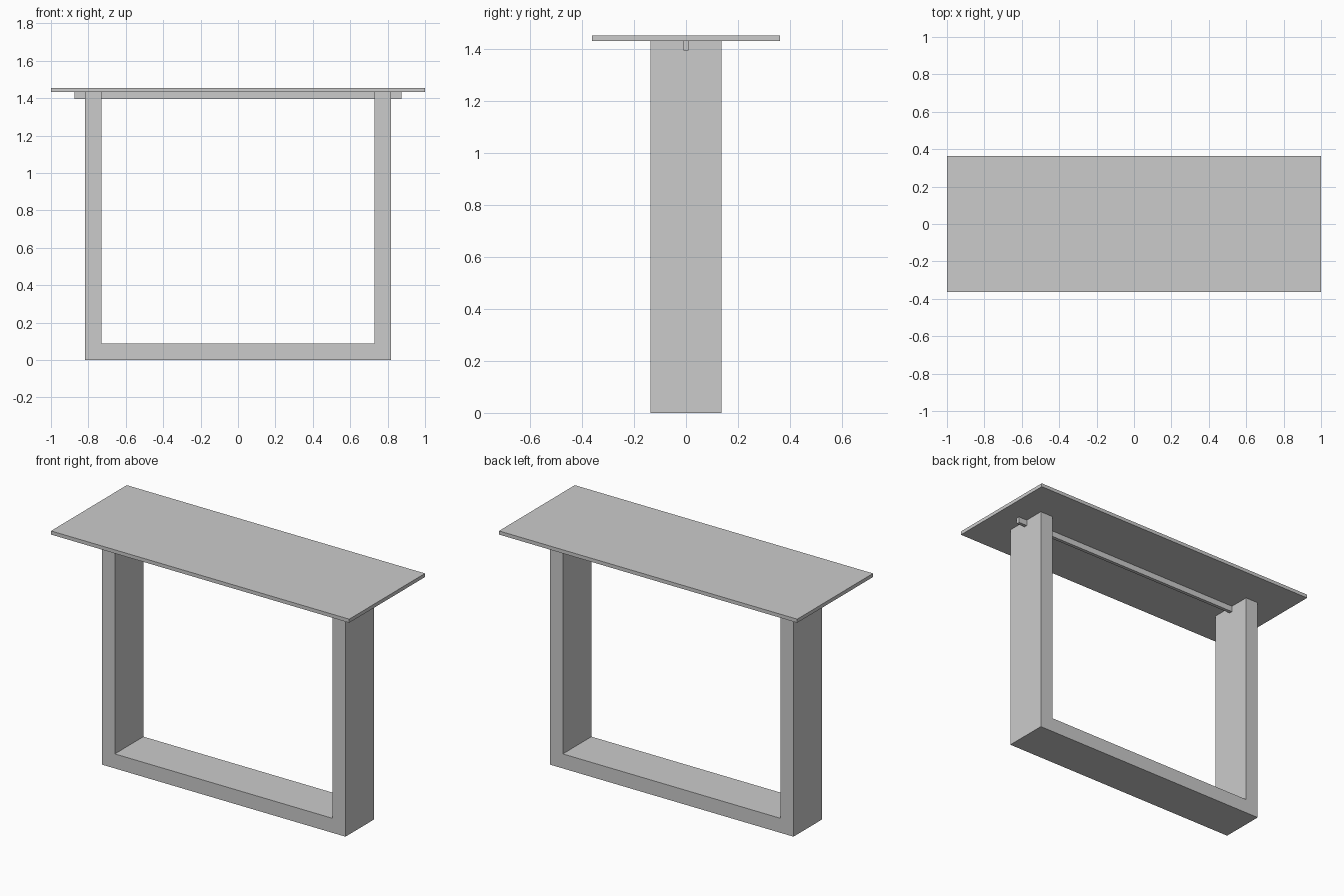
import bpy
import bmesh

if "Cube" in bpy.data.objects:
    bpy.data.objects.remove(bpy.data.objects["Cube"])


def finish(name, bm):
    bmesh.ops.recalc_face_normals(bm, faces=bm.faces)
    mesh = bpy.data.meshes.new(name)
    bm.to_mesh(mesh)
    bm.free()
    obj = bpy.data.objects.new(name, mesh)
    bpy.context.collection.objects.link(obj)
    return obj


def box(name, half_x, half_y, z0, z1):
    bm = bmesh.new()
    bmesh.ops.create_cube(bm, size=2)
    for v in bm.verts:
        v.co = (v.co.x * half_x, v.co.y * half_y, z1 if v.co.z > 0 else z0)
    return finish(name, bm)


def extrude_profile(name, points, half_y):
    bm = bmesh.new()
    face = bm.faces.new([bm.verts.new((x, -half_y, z)) for x, z in points])
    result = bmesh.ops.extrude_face_region(bm, geom=[face], use_keep_orig=True)
    moved = [g for g in result["geom"] if isinstance(g, bmesh.types.BMVert)]
    bmesh.ops.translate(bm, verts=moved, vec=(0, 2 * half_y, 0))
    return finish(name, bm)


TOP_Z, UNDER_Z = 1.454, 1.432

# Thin table top
box("table_top", 1.0, 0.363, UNDER_Z, TOP_Z)

# U-shaped leg frame: right half of the outline, mirrored to the left
right = [(0.817, 0), (0.817, UNDER_Z), (0.73, UNDER_Z), (0.73, 0.088)]
left = [(-x, z) for x, z in reversed(right)]
extrude_profile("leg_frame", right + left, 0.137)

# Narrow support rail under the top, running through both legs
box("support_rail", 0.875, 0.0105, 1.396, UNDER_Z)
